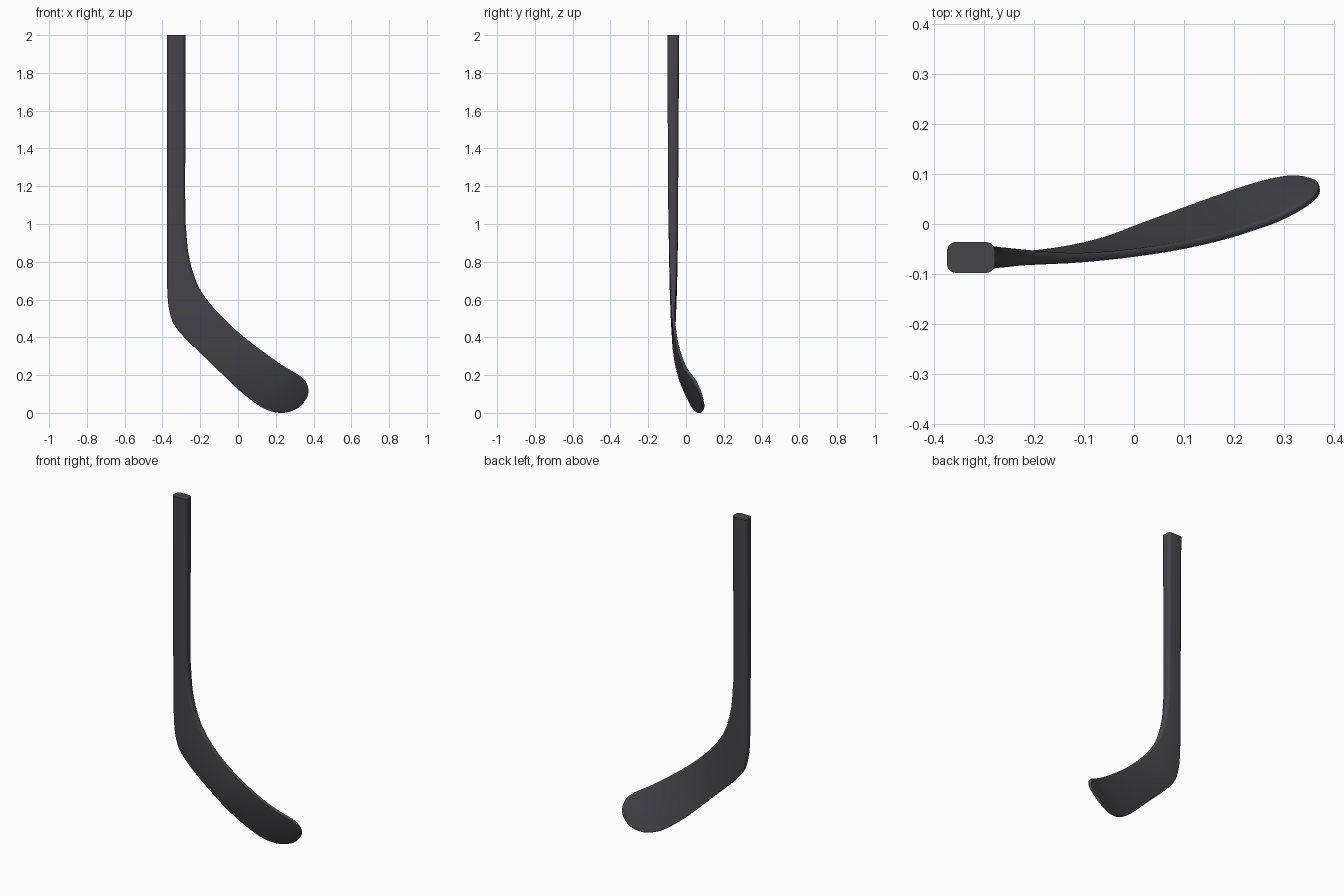
import bpy, bmesh, math
from mathutils import Vector

if "Cube" in bpy.data.objects:
    bpy.data.objects.remove(bpy.data.objects["Cube"])

# Stations: heel/bottom edge (x, y, z), top edge (x, y, z), thickness
T = [
    (-.375, -.067, 2.0), (-.279, -.067, 2.0), .062,
    (-.375, -.068, 1.5), (-.279, -.068, 1.5), .057,
    (-.375, -.068, 1.08), (-.279, -.068, 1.08), .052,
    (-.375, -.067, .90), (-.273, -.067, .95), .048,
    (-.375, -.067, .75), (-.262, -.067, .84), .043,
    (-.374, -.067, .64), (-.240, -.067, .75), .038,
    (-.366, -.067, .555), (-.212, -.067, .675), .032,
    (-.345, -.067, .48), (-.173, -.068, .611), .026,
    (-.300, -.066, .417), (-.113, -.068, .538), .020,
    (-.230, -.063, .346), (-.042, -.063, .466), .017,
    (-.148, -.053, .268), (.040, -.053, .395), .016,
    (-.065, -.034, .187), (.115, -.040, .337), .016,
    (.010, -.006, .116), (.180, -.025, .290), .016,
    (.080, .020, .060), (.240, -.007, .249), .016,
    (.140, .042, .022), (.290, .011, .219), .016,
    (.200, .063, .003), (.330, .031, .194), .016,
    (.250, .079, .002), (.358, .050, .166), .016,
    (.300, .090, .018), (.371, .066, .132), .016,
    (.332, .091, .040), (.371, .077, .103), .015,
    (.352, .087, .063), (.365, .083, .083), .012,
]
stations = [Vector((*T[i], *T[i + 1], T[i + 2])) for i in range(0, len(T), 3)]


def smooth(pts, steps):
    """Catmull-Rom resampling of the stations."""
    p = [2 * pts[0] - pts[1]] + pts + [2 * pts[-1] - pts[-2]]
    out = []
    for i in range(1, len(p) - 2):
        a, b, c, d = p[i - 1:i + 3]
        for s in range(steps):
            t = s / steps
            out.append(b + .5 * t * ((c - a) + t * ((2 * a - 5 * b + 4 * c - d)
                       + t * (3 * b - a - 3 * c + d))))
    return out + [pts[-1]]


def rounded_rect(hw, ht, r, n=5):
    """Outline points of a rounded rectangle, width x thickness."""
    pts = []
    for k, (sx, sy) in enumerate(((1, 1), (-1, 1), (-1, -1), (1, -1))):
        for j in range(n + 1):
            a = math.pi / 2 * (k + j / n)
            pts.append((sx * (hw - r) + r * math.cos(a),
                        sy * (ht - r) + r * math.sin(a)))
    return pts


# Shaft and blade lofted as one continuous skin
secs = smooth(stations, 4)
low = [Vector(s[0:3]) for s in secs]
top = [Vector(s[3:6]) for s in secs]
mid = [(a + b) / 2 for a, b in zip(low, top)]
bm = bmesh.new()
rings = []
for i, s in enumerate(secs):
    u = (top[i] - low[i]) / 2
    hw = u.length
    u.normalize()
    tangent = mid[min(i + 1, len(mid) - 1)] - mid[max(i - 1, 0)]
    n = u.cross(tangent).normalized()
    ht = s[6] / 2
    r = min(.018, ht * .85, hw * .9)
    rings.append([bm.verts.new(mid[i] + u * x + n * y)
                  for x, y in rounded_rect(hw, ht, r)])
for a, b in zip(rings, rings[1:]):
    for j in range(len(a)):
        k = (j + 1) % len(a)
        bm.faces.new((a[j], a[k], b[k], b[j]))
bm.faces.new(rings[0])
bm.faces.new(rings[-1])
bmesh.ops.recalc_face_normals(bm, faces=bm.faces)

mesh = bpy.data.meshes.new("hockey_stick")
bm.to_mesh(mesh)
bm.free()
stick = bpy.data.objects.new("hockey_stick", mesh)
bpy.context.collection.objects.link(stick)

# Dark grey finish
mat = bpy.data.materials.new("dark_composite")
mat.diffuse_color = (.06, .06, .068, 1)
mat.use_nodes = True
mat.node_tree.nodes["Principled BSDF"].inputs["Base Color"].default_value = mat.diffuse_color
mesh.materials.append(mat)

bpy.context.view_layer.objects.active = stick
stick.select_set(True)
bpy.ops.object.shade_smooth_by_angle(angle=math.radians(40))
